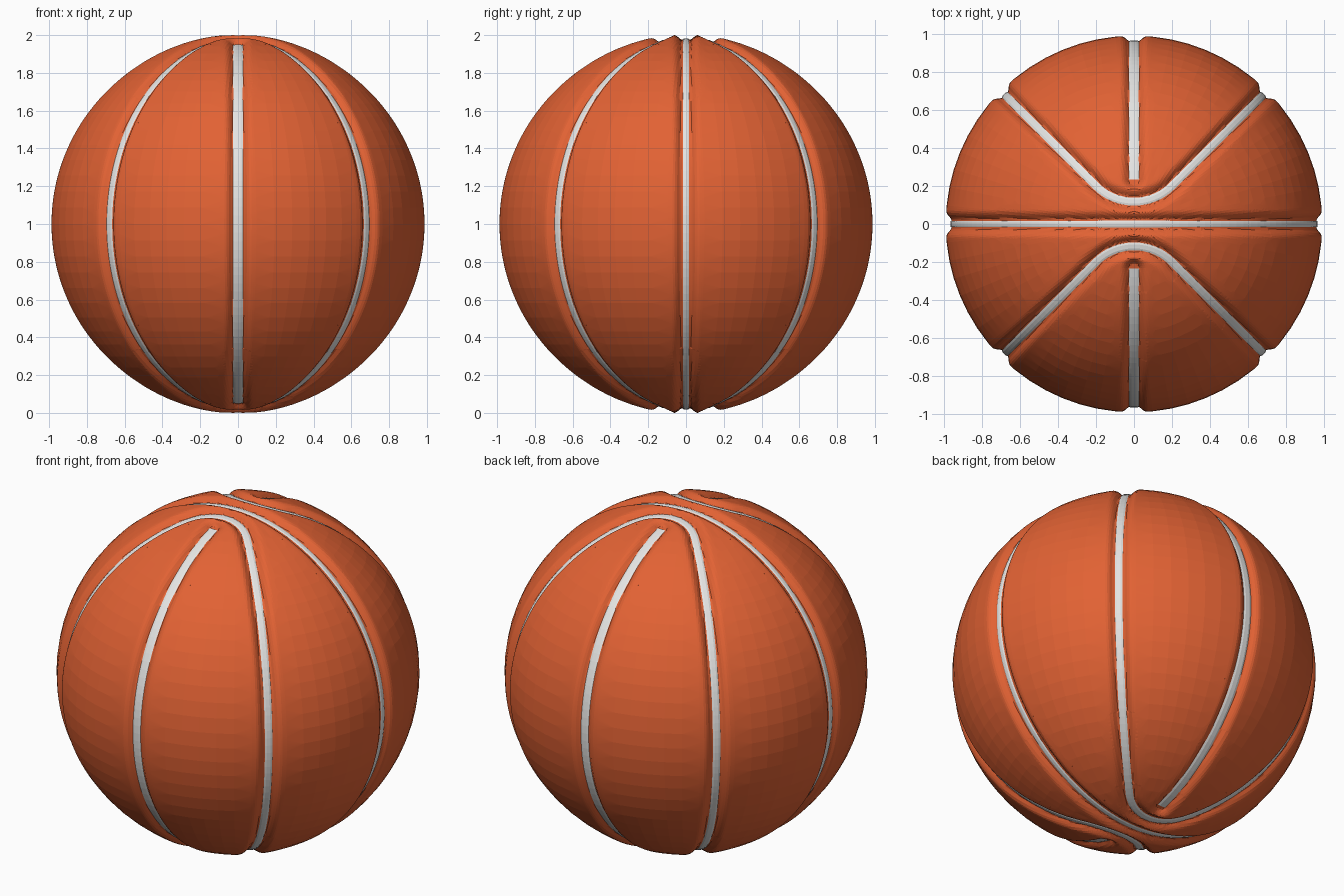
import bpy, bmesh
from math import sin, cos, pi, hypot, sqrt, asin
from mathutils import Vector

if "Cube" in bpy.data.objects:
    bpy.data.objects.remove(bpy.data.objects["Cube"])

RADIUS = 0.99
FLOOR, SHOULDER, DEPTH = 0.03, 0.075, 0.029   # groove cross-section
BEND = 0.29                                   # bend radius of the curved seams near the poles
END = 0.24                                    # where the short seams stop
TURN = pi / 4


def make_material(name, rgb):
    m = bpy.data.materials.new(name)
    m.use_nodes = True
    m.diffuse_color = (*rgb, 1)
    b = m.node_tree.nodes["Principled BSDF"]
    b.inputs["Base Color"].default_value = (*rgb, 1)
    b.inputs["Roughness"].default_value = 0.7
    return m


orange = make_material("orange rubber", (0.76, 0.122, 0.034))
white = make_material("pale seam", (0.78, 0.78, 0.77))


def seam_distance(p):
    """Distance from a unit direction to the nearest seam."""
    x, y = abs(p.x), abs(p.y)
    straight = y
    if x + y > BEND * sqrt(2):
        curved = abs(x - y) / sqrt(2)
    else:
        curved = abs(hypot(x, y - BEND * sqrt(2)) - BEND)
    short = x if y > END else hypot(x, y - END)
    return min(straight, curved, short)


def surface(p, lift=0.0):
    """Point on the grooved ball in direction p."""
    t = min(max((seam_distance(p) - FLOOR) / (SHOULDER - FLOOR), 0), 1)
    r = RADIUS - DEPTH * (1 - t) ** 2 + 0.016 * p.z ** 8 + lift
    return p * r + Vector((0, 0, 1))


def add_object(name, bm, mat):
    me = bpy.data.meshes.new(name)
    bm.to_mesh(me)
    bm.free()
    me.materials.append(mat)
    ob = bpy.data.objects.new(name, me)
    bpy.context.collection.objects.link(ob)


# Ball: faceted sphere, refined only beside the seams, then pressed in
bm = bmesh.new()
bmesh.ops.create_uvsphere(bm, u_segments=64, v_segments=36, radius=1)
for step in range(4):
    near = [e for e in bm.edges if e.calc_length() > 0.018
            and seam_distance((e.verts[0].co + e.verts[1].co) / 2) < 0.11]
    bmesh.ops.subdivide_edges(bm, edges=near, cuts=1, use_grid_fill=True)
    for v in bm.verts:
        v.co.normalize()
for v in bm.verts:
    v.co = surface(v.co)
bmesh.ops.triangulate(bm, faces=[f for f in bm.faces if len(f.verts) > 4])
add_object("ball", bm, orange)


def ribbon(name, path, width, closed):
    """Thin, slightly domed strip along the floor of a groove."""
    bm = bmesh.new()
    n = len(path)
    rows = []
    for i, p in enumerate(path):
        a = path[i - 1] if closed or i else p
        b = path[(i + 1) % n] if closed or i < n - 1 else p
        side = p.cross(b - a).normalized() * width / 2
        rows.append([bm.verts.new(surface((p + side * k).normalized(), lift))
                     for k, lift in ((-1, 0.002), (-0.5, 0.005), (0.5, 0.005), (1, 0.002))])
    for i in range(n if closed else n - 1):
        r, s = rows[i], rows[(i + 1) % n]
        for k in range(3):
            bm.faces.new((r[k], s[k], s[k + 1], r[k + 1]))
    add_object(name, bm, white)


def steps(a, b, n):
    return [a + (b - a) * i / n for i in range(n)]


def bend(phi, sy, sz):
    x, y = BEND * sin(phi), BEND * (sqrt(2) - cos(phi))
    return Vector((x, sy * y, sz * sqrt(1 - x * x - y * y)))


def meridian(t, sx, sy):
    return Vector((sx * sin(t) * cos(TURN), sy * sin(t) * sin(TURN), cos(t)))


# Seam running right round the ball
ribbon("straight_seam", [Vector((cos(a), 0, sin(a))) for a in steps(0, 2 * pi, 128)], 0.035, True)

# Curved loops and short seams, front and back
for label, sy in (("front", -1), ("back", 1)):
    top = asin(BEND)
    loop = [bend(f, sy, 1) for f in steps(-TURN, TURN, 16)]
    loop += [meridian(t, 1, sy) for t in steps(top, pi - top, 56)]
    loop += [bend(f, sy, -1) for f in steps(TURN, -TURN, 16)]
    loop += [meridian(t, -1, sy) for t in steps(pi - top, top, 56)]
    ribbon(label + "_curved_seam", loop, 0.043, True)

    end = asin(END)
    short = [Vector((0, sy * sin(t), cos(t))) for t in steps(end, pi - end, 56)]
    short.append(Vector((0, sy * sin(end), -cos(end))))
    ribbon(label + "_short_seam", short, 0.053, False)
